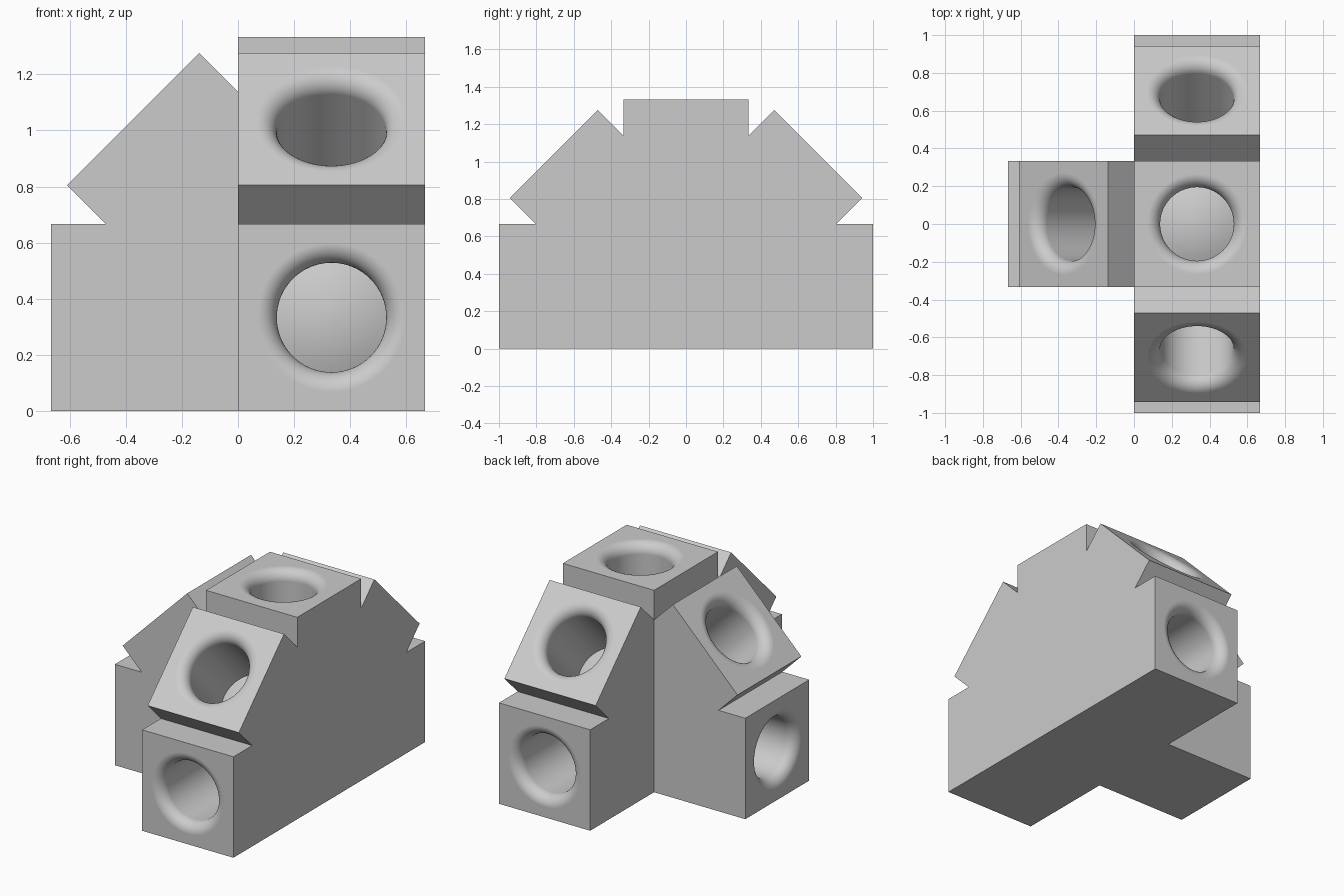
import bpy
import bmesh
from math import sin, cos, pi, sqrt
from mathutils import Vector, Matrix

cube = bpy.data.objects.get("Cube")
if cube:
    bpy.data.objects.remove(cube, do_unlink=True)

S = 1 / 3            # half width of every arm, and height of the hub
BORE, ROUND = 0.195, 0.07
CORE = 0.52          # radius of the solid ball that closes the bores
HUB = Vector((S, 0, S))

grey = bpy.data.materials.new("light grey")
grey.use_nodes = True
colour = (0.6, 0.6, 0.6, 1)
grey.diffuse_color = colour
grey.node_tree.nodes["Principled BSDF"].inputs["Base Color"].default_value = colour


def make_object(name, bm):
    bmesh.ops.recalc_face_normals(bm, faces=bm.faces)
    mesh = bpy.data.meshes.new(name)
    bm.to_mesh(mesh)
    bm.free()
    mesh.materials.append(grey)
    obj = bpy.data.objects.new(name, mesh)
    bpy.context.collection.objects.link(obj)
    return obj


def extrude_outline(name, points, push):
    bm = bmesh.new()
    face = bm.faces.new([bm.verts.new(p) for p in points])
    new = bmesh.ops.extrude_face_region(bm, geom=[face])["geom"]
    moved = [v for v in new if isinstance(v, bmesh.types.BMVert)]
    bmesh.ops.translate(bm, verts=moved, vec=push)
    return make_object(name, bm)


def add_bore(bm, direction):
    """Lathe one rounded bore along z, then aim it outward from the hub."""
    rim = [(BORE + ROUND + ROUND * cos(t), 1 - ROUND + ROUND * sin(t))
           for t in (pi / 2 + pi / 2 * i / 10 for i in range(11))]
    dome = [(r, sqrt(CORE ** 2 - r * r))
            for r in (BORE * (1 - i / 8) for i in range(9))]
    profile = [(0, 1.1), (BORE + ROUND, 1.1)] + rim + dome
    part = bmesh.new()
    verts = [part.verts.new((r, 0, h)) for r, h in profile]
    edges = [part.edges.new(pair) for pair in zip(verts, verts[1:])]
    bmesh.ops.spin(part, geom=verts + edges, cent=(0, 0, 0), axis=(0, 0, 1),
                   angle=2 * pi, steps=64)
    bmesh.ops.remove_doubles(part, verts=part.verts, dist=0.0001)
    turn = Vector((0, 0, 1)).rotation_difference(Vector(direction).normalized())
    part.transform(Matrix.Translation(HUB) @ turn.to_matrix().to_4x4())
    bmesh.ops.recalc_face_normals(part, faces=part.faces)
    for face in part.faces:
        face.smooth = True
    temp = bpy.data.meshes.new("bore")
    part.to_mesh(temp)
    part.free()
    bm.from_mesh(temp)
    bpy.data.meshes.remove(temp)


def boolean(target, tool, operation):
    mod = target.modifiers.new(operation, "BOOLEAN")
    mod.operation, mod.object, mod.solver = operation, tool, "EXACT"
    bpy.ops.object.modifier_apply(modifier=mod.name)
    bpy.data.objects.remove(tool, do_unlink=True)


# Half outline: level arm, slanted arm, upright arm
d = sqrt(0.5)
half = [(1, 0), (1, 2 * S), (S + 2 * S * d, 2 * S),
        (d + S * d, S + d - S * d), (d - S * d, S + d + S * d),
        (S, 2 * S * (1 + d)), (S, 4 * S)]

# Long block running front to back
outline = half + [(-y, z) for y, z in reversed(half)]
body = extrude_outline("connector_body", [(0, y, z) for y, z in outline],
                       (2 * S, 0, 0))

# Side branch, reaching a little inside the long block
branch = half[:6] + [(0.2, 1.0), (0.2, 0)]
side = extrude_outline("side_branch", [(S - x, -S, z) for x, z in branch],
                       (0, 2 * S, 0))

# Bores in the level, slanted and upright arms
cutters = bmesh.new()
for aim in [(0, -1, 0), (0, 1, 0), (-1, 0, 0), (0, 0, 1),
            (0, -1, 1), (0, 1, 1), (-1, 0, 1)]:
    add_bore(cutters, aim)
bores = make_object("bore_cutters", cutters)
bores.hide_render = True

bpy.ops.object.select_all(action="DESELECT")
bpy.context.view_layer.objects.active = body
body.select_set(True)
boolean(body, side, "UNION")
boolean(body, bores, "DIFFERENCE")
bpy.ops.object.shade_smooth_by_angle(angle=pi / 6)

# Keep the broad faces flat beside the rounded rims
weighted = body.modifiers.new("flat_faces", "WEIGHTED_NORMAL")
weighted.keep_sharp = True
